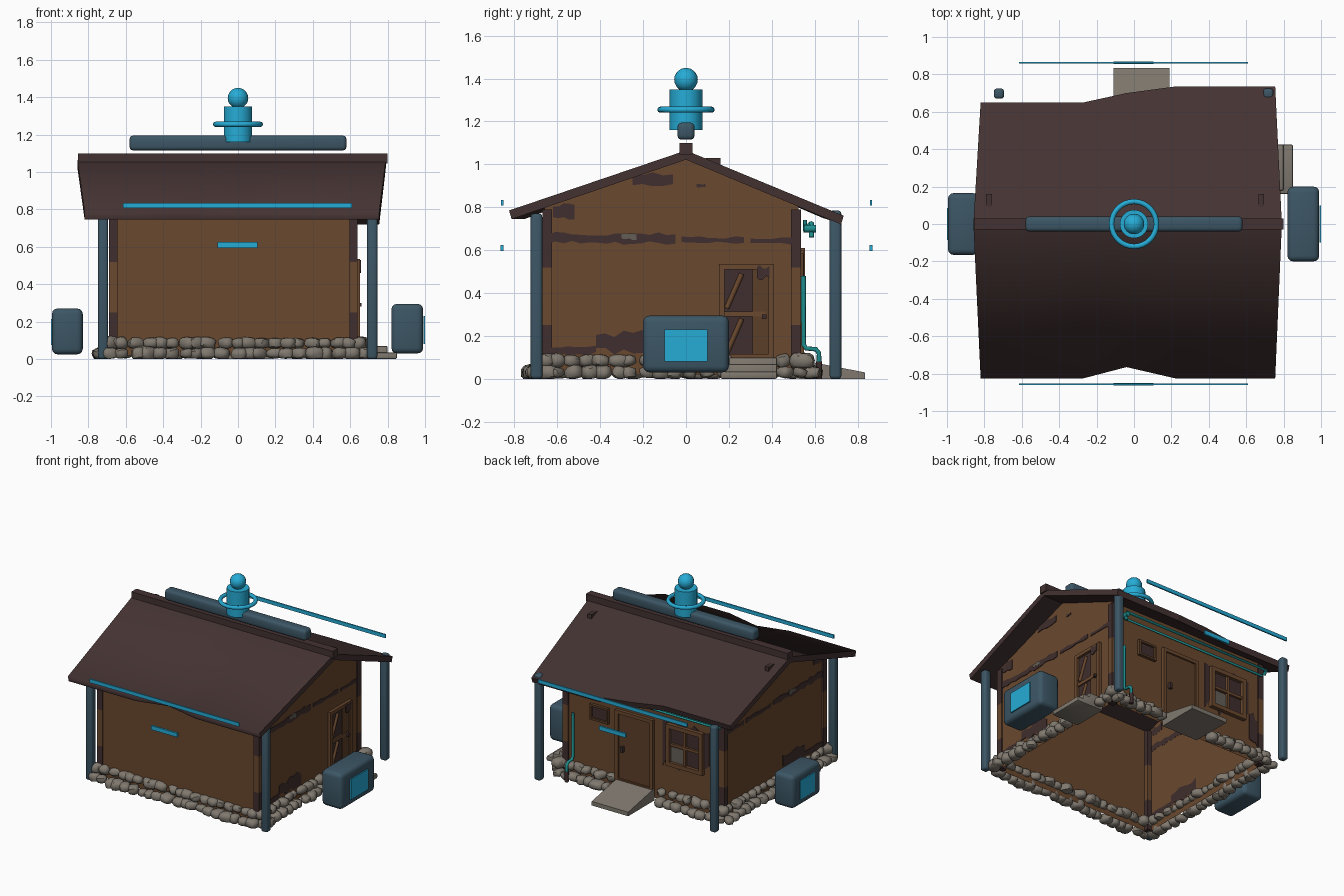
import bpy, bmesh, math, random
from mathutils import Vector, Matrix

if "Cube" in bpy.data.objects:
    bpy.data.objects.remove(bpy.data.objects["Cube"])

random.seed(7)

def mat(name, r, g, b):
    m = bpy.data.materials.new(name)
    lin = lambda c: ((c / 255 + 0.055) / 1.055) ** 2.4 if c > 10 else c / 255 / 12.92
    m.diffuse_color = (lin(r), lin(g), lin(b), 1)
    m.use_nodes = True
    m.node_tree.nodes["Principled BSDF"].inputs["Base Color"].default_value = m.diffuse_color
    return m

WALL = mat("clay brown", 106, 72, 46)
DOOR = mat("door brown", 92, 63, 40)
ROOF = mat("roof dark brown", 68, 50, 50)
TRIM = mat("trim dark brown", 64, 46, 46)
STONE = mat("stone grey", 128, 121, 111)
SLATE = mat("slate blue", 60, 86, 101)
GLOW = mat("bright blue", 38, 172, 214)
TEAL = mat("teal pipe", 30, 142, 142)
PANE = mat("pane grey", 100, 94, 86)

def finish(bm, name, m, smooth=False):
    bmesh.ops.recalc_face_normals(bm, faces=bm.faces)
    me = bpy.data.meshes.new(name)
    bm.to_mesh(me)
    bm.free()
    me.materials.append(m)
    ob = bpy.data.objects.new(name, me)
    bpy.context.collection.objects.link(ob)
    if smooth:
        bpy.ops.object.select_all(action='DESELECT')
        ob.select_set(True)
        bpy.context.view_layer.objects.active = ob
        bpy.ops.object.shade_smooth_by_angle(angle=math.radians(40))
    return ob

def box(name, m, x, y, z, bevel=0, seg=3):
    bm = bmesh.new()
    bmesh.ops.create_cube(bm, size=1)
    for v in bm.verts:
        v.co = Vector([(r[0] + r[1]) / 2 + c * (r[1] - r[0]) for c, r in zip(v.co, (x, y, z))])
    if bevel:
        bmesh.ops.bevel(bm, geom=bm.edges[:], offset=bevel, segments=seg, affect='EDGES', profile=0.5)
    return finish(bm, name, m, bevel > 0)

def pipe(name, m, pts, r):
    cu = bpy.data.curves.new(name, 'CURVE')
    cu.dimensions = '3D'
    cu.bevel_depth, cu.bevel_resolution, cu.use_fill_caps = r, 2, True
    sp = cu.splines.new('POLY')
    sp.points.add(len(pts) - 1)
    for p, q in zip(sp.points, pts):
        p.co = (*q, 1)
    cu.materials.append(m)
    ob = bpy.data.objects.new(name, cu)
    bpy.context.collection.objects.link(ob)

X0, X1, Y0, Y1 = -0.68, 0.63, -0.66, 0.525

# Walls: an open shell with two gables
bm = bmesh.new()
prof = [(Y0, 0.02), (Y0, 0.80), (0, 1.03), (Y1, 0.815), (Y1, 0.02)]
L, R = [[bm.verts.new((x, *p)) for p in prof] for x in (X0, X1)]
bm.faces.new(L)
bm.faces.new(R)
for i in (0, 3):
    bm.faces.new((L[i], L[i + 1], R[i + 1], R[i]))
finish(bm, "house_walls", WALL)

# Corner timbers
for n, x in (("left", X0), ("right", X1)):
    for k, y in (("front", Y0), ("back", Y1)):
        sx, sy = (1 if x < 0 else -1), (1 if y < 0 else -1)
        xs, ys = sorted((x - 0.01 * sx, x + 0.035 * sx)), sorted((y - 0.01 * sy, y + 0.035 * sy))
        box(f"{k}_{n}_timber_low", TRIM, xs, ys, (0.02, 0.25))
        box(f"{k}_{n}_timber_mid", WALL, xs, ys, (0.25, 0.52))
        box(f"{k}_{n}_timber_top", TRIM, xs, ys, (0.52, 0.79))

# Roof: folded slab with ragged eaves (x, front y, back y, back z)
cols = [(-0.82, -0.825, 0.65, 0.79), (-0.27, -0.825, 0.65, 0.79), (-0.04, -0.765, 0.70, 0.775),
        (0.22, -0.825, 0.735, 0.76), (0.755, -0.825, 0.735, 0.76)]
bm = bmesh.new()
rings = []
for x, fy, by, bz in cols:
    rx = x * 1.047
    pts = [(x, fy, 0.785), (rx, 0, 1.065), (x, by, bz), (x, by - 0.012, bz - 0.04),
           (rx, 0, 1.022), (x, fy + 0.012, 0.745)]
    rings.append([bm.verts.new(p) for p in pts])
for a, b in zip(rings, rings[1:]):
    for i in range(6):
        f = bm.faces.new((a[i], a[(i + 1) % 6], b[(i + 1) % 6], b[i]))
        f.smooth = i in (0, 5)
for r in (rings[0], rings[-1]):
    bm.faces.new((r[0], r[1], r[4], r[5]))
    bm.faces.new((r[1], r[2], r[3], r[4]))
finish(bm, "roof", ROOF)
box("ridge_cap", ROOF, (-0.855, 0.80), (-0.03, 0.03), (1.045, 1.10))
for n, x in (("left", -0.775), ("right", 0.68)):
    box(f"roof_peg_{n}", ROOF, (x - 0.015, x + 0.015), (0.09, 0.16), (0.99, 1.03))

# Foundation stones around the walls
def stone(x, y, z, r):
    bm = bmesh.new()
    bmesh.ops.create_icosphere(bm, subdivisions=2, radius=1)
    rot = Matrix.Rotation(random.uniform(0, 3.1), 3, 'Z') @ Matrix.Rotation(random.uniform(-.3, .3), 3, 'X')
    s = Vector((r * random.uniform(0.9, 1.35), r * random.uniform(0.8, 1.05), r * random.uniform(0.65, 0.85)))
    for v in bm.verts:
        c = Vector([math.copysign(abs(k) ** 0.7, k) for k in v.co]) * random.uniform(0.92, 1.05)
        v.co = rot @ Vector((c.x * s.x, c.y * s.y, c.z * s.z)) + Vector((x, y, z))
        v.co.z = max(v.co.z, 0)
    finish(bm, "foundation_stone", STONE, True)

def stone_row(ax, fixed, a, b, out, skip):
    t = a
    while t < b:
        if not skip[0] < t < skip[1]:
            for off, z, r in ((0.05, 0.03, 0.042), (0.005, 0.085, 0.042)):
                u, w = t + random.uniform(-.015, .015), fixed + out * (off + random.uniform(-.012, .012))
                rr = r * random.uniform(0.8, 1.1)
                stone(*((u, w) if ax == 'x' else (w, u)), z, rr)
        t += random.uniform(0.06, 0.078)

stone_row('x', Y0, X0, X1 + 0.03, -1, (9, 9))
stone_row('x', Y1 + 0.01, X0, X1 + 0.03, 1, (-0.13, 0.21))
stone_row('y', X0, Y0, Y1 + 0.03, -1, (9, 9))
stone_row('y', X1, Y0, Y1 + 0.03, 1, (0.17, 0.41))

# Peeling patches: jagged thin plates; side 'x' or 'y' wall
def patch(ax, at, a0, a1, z0, z1, m=TRIM):
    bm = bmesh.new()
    n = max(4, int((a1 - a0) / 0.04))
    j = (z1 - z0) * 0.3
    ts = [a0 + (a1 - a0) * i / n for i in range(n + 1)]
    out = [(t, z0 + random.uniform(0, j)) for t in ts] + [(t, z1 - random.uniform(0, j)) for t in ts[::-1]]
    lo, hi = ([bm.verts.new((at + d, t, z) if ax == 'x' else (t, at + d, z)) for t, z in out] for d in (-.003, .003))
    for i in range(len(lo)):
        k = (i + 1) % len(lo)
        bm.faces.new((lo[i], lo[k], hi[k], hi[i]))
    for ring in (lo, hi):
        for i in range(n):
            bm.faces.new((ring[i], ring[i + 1], ring[-2 - i], ring[-1 - i]))
    finish(bm, "peeled_patch", m)

for x in (X0 - 0.002, X1 + 0.002):
    for p in ((-0.65, -0.05, 0.625, 0.685), (-0.02, 0.27, 0.63, 0.665), (0.30, 0.49, 0.625, 0.66),
              (-0.64, -0.42, 0.11, 0.16), (-0.42, -0.16, 0.11, 0.23), (-0.25, -0.06, 0.89, 0.97),
              (-0.62, -0.52, 0.74, 0.82), (0.05, 0.09, 0.89, 0.91)):
        patch('x', x, *p)
    patch('x', x + math.copysign(0.002, x), -0.30, -0.23, 0.645, 0.68, PANE)
patch('y', Y1 + 0.002, -0.56, -0.18, 0.27, 0.64)
patch('y', Y1 + 0.002, -0.64, -0.57, 0.15, 0.40)

# Frame helper: four bars on a wall, protruding outward
def frame(name, ax, at, a0, a1, z0, z1, w, d, m):
    for n, a, z in (("left", (a0, a0 + w), (z0, z1)), ("right", (a1 - w, a1), (z0, z1)),
                    ("top", (a0, a1), (z1 - w, z1)), ("bottom", (a0, a1), (z0, z0 + w))):
        o = (at, at + d)
        box(f"{name}_{n}", m, o if ax == 'x' else a, a if ax == 'x' else o, z)

# Side door with cross bar and brace
frame("side_door_frame", 'x', X1, 0.155, 0.41, 0.09, 0.535, 0.025, 0.022, WALL)
box("side_door_opening", TRIM, (X1, X1 + 0.004), (0.18, 0.31), (0.1, 0.51))
box("side_door_leaf", DOOR, (X1, X1 + 0.012), (0.31, 0.39), (0.1, 0.51))
box("side_door_rail", WALL, (X1, X1 + 0.015), (0.18, 0.37), (0.29, 0.315))
box("side_door_knob", TRIM, (X1, X1 + 0.03), (0.355, 0.375), (0.28, 0.30))
for z in (0.33, 0.12):
    pipe("side_door_brace", WALL, [(X1 + 0.006, 0.19, z), (X1 + 0.006, 0.26, z + 0.16)], 0.012)
patch('x', X1 + 0.024, 0.33, 0.39, 0.46, 0.533)

# Back door, hatch and window
frame("back_door_frame", 'y', Y1, -0.11, 0.20, 0.07, 0.60, 0.025, 0.025, WALL)
box("back_door_leaf", DOOR, (-0.09, 0.18), (Y1, Y1 + 0.012), (0.08, 0.58))
box("back_door_handle", TRIM, (0.13, 0.15), (Y1, Y1 + 0.035), (0.30, 0.34))
frame("hatch_frame", 'y', Y1, 0.26, 0.41, 0.47, 0.585, 0.015, 0.022, DOOR)
box("hatch_panel", TRIM, (0.27, 0.40), (Y1, Y1 + 0.008), (0.48, 0.575))
frame("window_frame", 'y', Y1, -0.52, -0.22, 0.30, 0.61, 0.03, 0.03, WALL)
box("window_pane", TRIM, (-0.50, -0.24), (Y1, Y1 + 0.006), (0.32, 0.59))
box("window_glass", PANE, (-0.37, -0.25), (Y1, Y1 + 0.009), (0.33, 0.44))
box("window_mullion", WALL, (-0.38, -0.36), (Y1, Y1 + 0.022), (0.32, 0.59))
box("window_crossbar", WALL, (-0.50, -0.24), (Y1, Y1 + 0.022), (0.45, 0.47))

# Steps
for i, (x, z) in enumerate(((0.85, 0.035), (0.80, 0.07), (0.745, 0.10))):
    box(f"side_step_{i}", STONE, (X1, x), (0.16 + 0.02 * i, 0.425), (0, z), 0.008, 2)
ramp = box("back_step", STONE, (-0.11, 0.19), (Y1, 0.835), (0, 0.03))
for v in ramp.data.vertices:
    if v.co.y < 0.6 and v.co.z > 0.02:
        v.co.z = 0.09

# Pipes on the back wall
pipe("drain_pipe", TEAL, [(0.545, 0.548, 0.48), (0.545, 0.548, 0.16), (0.545, 0.56, 0.142), (0.545, 0.605, 0.138),
                          (0.545, 0.62, 0.12), (0.545, 0.62, 0.07)], 0.011)
pipe("drain_outlet", TRIM, [(0.545, 0.62, 0.08), (0.545, 0.62, 0.0)], 0.014)
pipe("eave_pipe", TEAL, [(-0.67, 0.56, 0.70), (-0.67, 0.585, 0.725), (0.55, 0.585, 0.725), (0.56, 0.585, 0.66)], 0.012)
pipe("eave_pipe_lower", TEAL, [(-0.66, 0.555, 0.69), (0.53, 0.555, 0.69), (0.53, 0.555, 0.74)], 0.009)
pipe("pipe_valve", TEAL, [(0.56, 0.55, 0.70), (0.56, 0.605, 0.70)], 0.018)

# Outer support posts
for n, x in (("left", -0.722), ("right", 0.718)):
    for k, y in (("front", -0.697), ("back", 0.697)):
        box(f"{k}_{n}_post", SLATE, (x - 0.027, x + 0.027), (y - 0.027, y + 0.027), (0, 0.785 if y > 0 else 0.77), 0.015)

# Side units with glowing screens
box("right_unit", SLATE, (0.82, 0.99), (-0.20, 0.20), (0.03, 0.295), 0.03)
box("right_screen", GLOW, (0.991, 1.0), (-0.10, 0.10), (0.08, 0.23))
box("left_unit", SLATE, (-0.995, -0.83), (-0.165, 0.165), (0.025, 0.27), 0.03)
box("left_screen", GLOW, (-1.0, -0.993), (-0.085, 0.085), (0.075, 0.215))

# Light strips front and back
for n, y in (("front", -0.857), ("back", 0.862)):
    box(f"{n}_long_strip", GLOW, (-0.615, 0.61), (y - 0.005, y + 0.005), (0.808, 0.835))
    box(f"{n}_short_strip", GLOW, (-0.11, 0.105), (y - 0.007, y + 0.007), (0.595, 0.625))

# Ridge bar and beacon
box("ridge_bar", SLATE, (-0.58, 0.58), (-0.04, 0.04), (1.115, 1.195), 0.02)
bm = bmesh.new()
bmesh.ops.create_cone(bm, cap_ends=True, segments=20, radius1=0.076, radius2=0.076, depth=0.19,
                      matrix=Matrix.Translation((0, 0, 1.255)))
finish(bm, "beacon_body", GLOW, True)
bm = bmesh.new()
bmesh.ops.create_uvsphere(bm, u_segments=16, v_segments=10, radius=0.055, matrix=Matrix.Translation((0, 0, 1.395)))
finish(bm, "beacon_ball", GLOW, True)
bpy.ops.mesh.primitive_torus_add(major_radius=0.12, minor_radius=0.014, major_segments=32, minor_segments=8,
                                 location=(0, 0, 1.255))
ring = bpy.context.object
ring.name = "beacon_ring"
ring.data.materials.append(GLOW)
bpy.ops.object.shade_smooth_by_angle(angle=math.radians(60))
